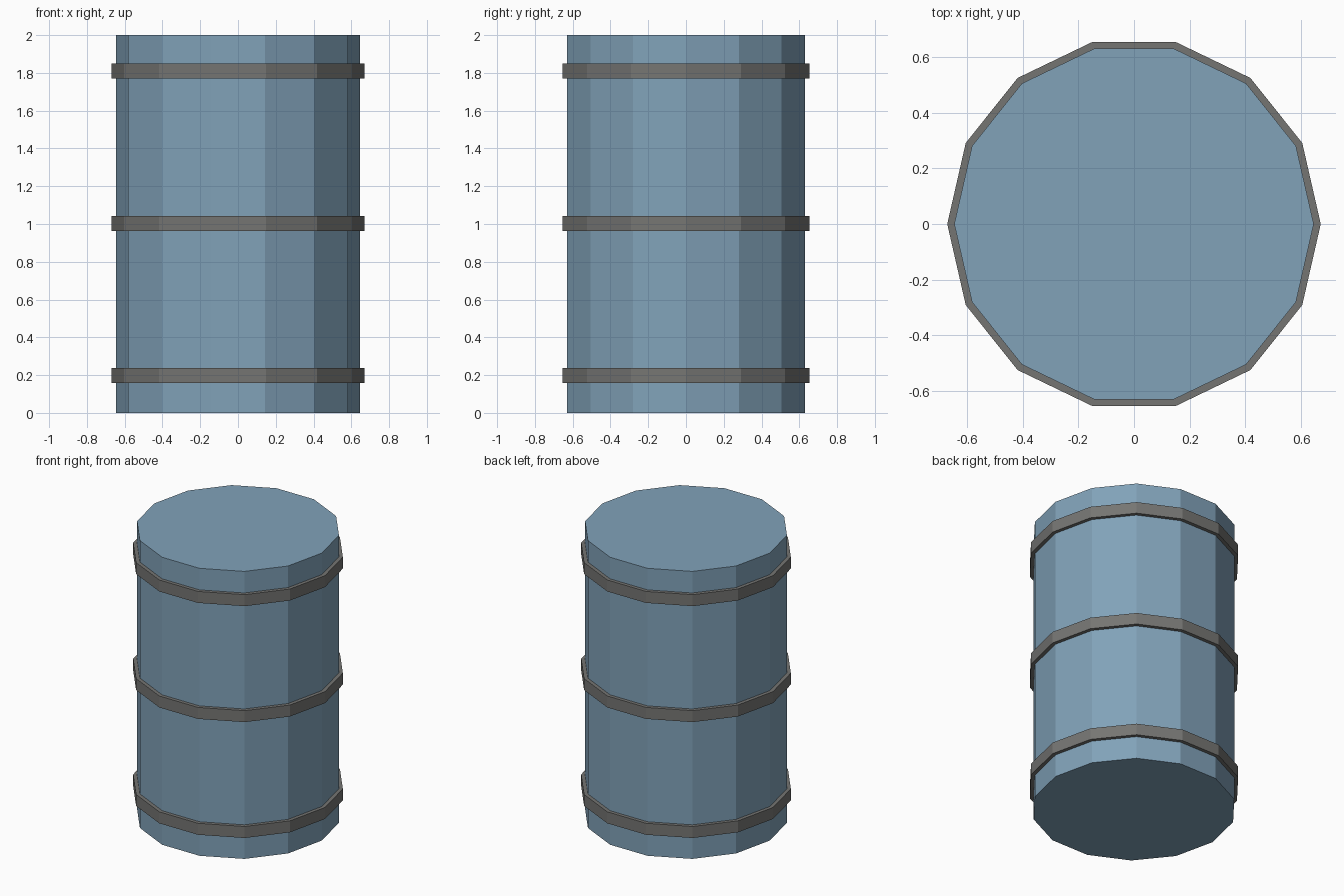
import bpy
import bmesh
from math import pi
from mathutils import Vector

SIDES = 14
HEIGHT = 2.0
BODY_RADIUS = 0.645
HOOP_RADIUS = 0.67
HOOP_HEIGHT = 0.08

cube = bpy.data.objects.get("Cube")
if cube:
    bpy.data.objects.remove(cube, do_unlink=True)


def make_material(name, rgb):
    mat = bpy.data.materials.new(name)
    mat.use_nodes = True
    color = (*rgb, 1.0)
    mat.diffuse_color = color
    mat.node_tree.nodes["Principled BSDF"].inputs["Base Color"].default_value = color
    return mat


def lathe(name, profile, mat, closed):
    """Spin an (r, z) profile around z, with a corner on the x axis."""
    bm = bmesh.new()
    verts = [bm.verts.new((r, 0, z)) for r, z in profile]
    pairs = list(zip(verts, verts[1:]))
    if closed:
        pairs.append((verts[-1], verts[0]))
    edges = [bm.edges.new(pair) for pair in pairs]
    bmesh.ops.spin(bm, geom=verts + edges, cent=Vector(), axis=(0, 0, 1),
                   angle=2 * pi, steps=SIDES, use_merge=True)
    bmesh.ops.remove_doubles(bm, verts=bm.verts, dist=0.0001)
    # Cap the open ends
    bmesh.ops.holes_fill(bm, edges=[e for e in bm.edges if e.is_boundary], sides=0)
    bmesh.ops.recalc_face_normals(bm, faces=bm.faces)
    mesh = bpy.data.meshes.new(name)
    bm.to_mesh(mesh)
    bm.free()
    mesh.materials.append(mat)
    obj = bpy.data.objects.new(name, mesh)
    bpy.context.collection.objects.link(obj)
    return obj


blue = make_material("blue paint", (0.22, 0.362, 0.485))
grey = make_material("grey metal", (0.178, 0.178, 0.17))

# Drum body
lathe("drum_body", [(BODY_RADIUS, 0), (BODY_RADIUS, HEIGHT)], blue, closed=False)

# Hoops, sunk slightly into the body
for label, z in (("lower", 0.197), ("middle", 1.003), ("upper", 1.81)):
    low, high = z - HOOP_HEIGHT / 2, z + HOOP_HEIGHT / 2
    inner = BODY_RADIUS - 0.01
    lathe(f"{label}_hoop",
          [(inner, low), (HOOP_RADIUS, low), (HOOP_RADIUS, high), (inner, high)],
          grey, closed=True)
